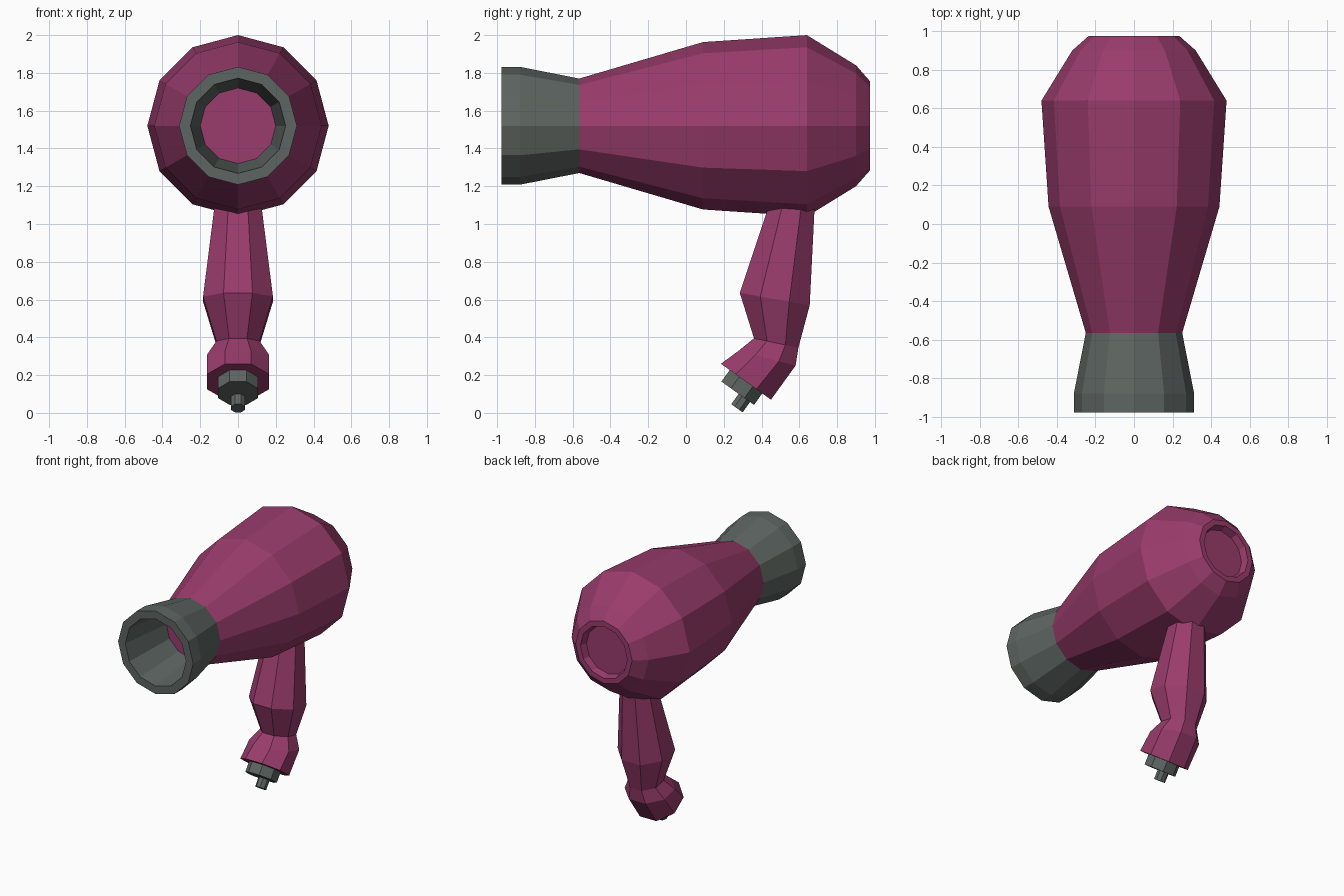
import bpy, bmesh, math
from mathutils import Vector

if "Cube" in bpy.data.objects:
    bpy.data.objects.remove(bpy.data.objects["Cube"])


def material(name, rgb):
    m = bpy.data.materials.new(name)
    m.diffuse_color = (*rgb, 1)
    m.use_nodes = True
    m.node_tree.nodes["Principled BSDF"].inputs["Base Color"].default_value = m.diffuse_color
    return m


PINK = material("plum_plastic", (0.32, 0.045, 0.15))
GREY = material("dark_grey", (0.11, 0.13, 0.12))


def loft(name, rings, mat, cap=True, closed=False):
    """Bridge a list of point rings; cap the ends or close the loop."""
    bm = bmesh.new()
    loops = [[bm.verts.new(p) for p in ring] for ring in rings]
    pairs = list(zip(loops, loops[1:]))
    if closed:
        pairs.append((loops[-1], loops[0]))
    for a, b in pairs:
        n = len(a)
        for i in range(n):
            j = (i + 1) % n
            bm.faces.new((a[i], a[j], b[j], b[i]))
    if cap:
        bm.faces.new(loops[0])
        bm.faces.new(loops[-1])
    bmesh.ops.recalc_face_normals(bm, faces=bm.faces)
    mesh = bpy.data.meshes.new(name)
    bm.to_mesh(mesh)
    bm.free()
    mesh.materials.append(mat)
    obj = bpy.data.objects.new(name, mesh)
    bpy.context.collection.objects.link(obj)
    return obj


def barrel_ring(y, r, n=12, zc=1.52):
    """Ring around the barrel axis, which runs along y."""
    return [(r * math.sin(t), y, zc + r * math.cos(t))
            for t in (math.tau * i / n for i in range(n))]


def grip_ring(front, back, half, n=8):
    """Tilted ring given its front and back (y, z) and half width in x."""
    f, b = Vector((0, *front)), Vector((0, *back))
    k = 1 / math.cos(math.pi / n)
    mid, v = (f + b) / 2, (b - f) / 2 * k
    return [mid + v * math.cos(t) + Vector((half * k * math.sin(t), 0, 0))
            for t in (math.tau * (i + 0.5) / n for i in range(n))]


# Barrel, with a shallow recess in the rear
barrel = loft("barrel", [barrel_ring(y, r) for y, r in (
    (-0.565, 0.25), (0.09, 0.443), (0.64, 0.48), (0.90, 0.32),
    (0.975, 0.235), (0.975, 0.195), (0.925, 0.18))], PINK)

# Flared hollow nozzle
loft("nozzle", [barrel_ring(y, r) for y, r in (
    (-0.565, 0.25), (-0.88, 0.312), (-0.978, 0.312),
    (-0.978, 0.252), (-0.565, 0.20))], GREY, cap=False, closed=True)

# Handle with a hooked lower end
loft("handle", [grip_ring(*s) for s in (
    ((0.45, 1.13), (0.683, 1.13), 0.12),
    ((0.285, 0.635), (0.655, 0.57), 0.185),
    ((0.36, 0.395), (0.595, 0.345), 0.115),
    ((0.28, 0.33), (0.58, 0.25), 0.165),
    ((0.185, 0.26), (0.45, 0.07), 0.165))], PINK)

# Cord collar and cord stub, along the axis of the handle's end
axis = Vector((0, -0.583, -0.813))
across = Vector((0, 0.813, -0.583))


def stub(name, centre, r, length):
    ends = []
    for c in (centre, centre + axis * length):
        f, b = c - across * r, c + across * r
        ends.append(grip_ring(f.yz, b.yz, r))
    loft(name, ends, GREY)


end = Vector((0, 0.3175, 0.165))
stub("cord_collar", end - axis * 0.01, 0.106, 0.085)
stub("cord_stub", end + axis * 0.06 + across * 0.043, 0.037, 0.082)
